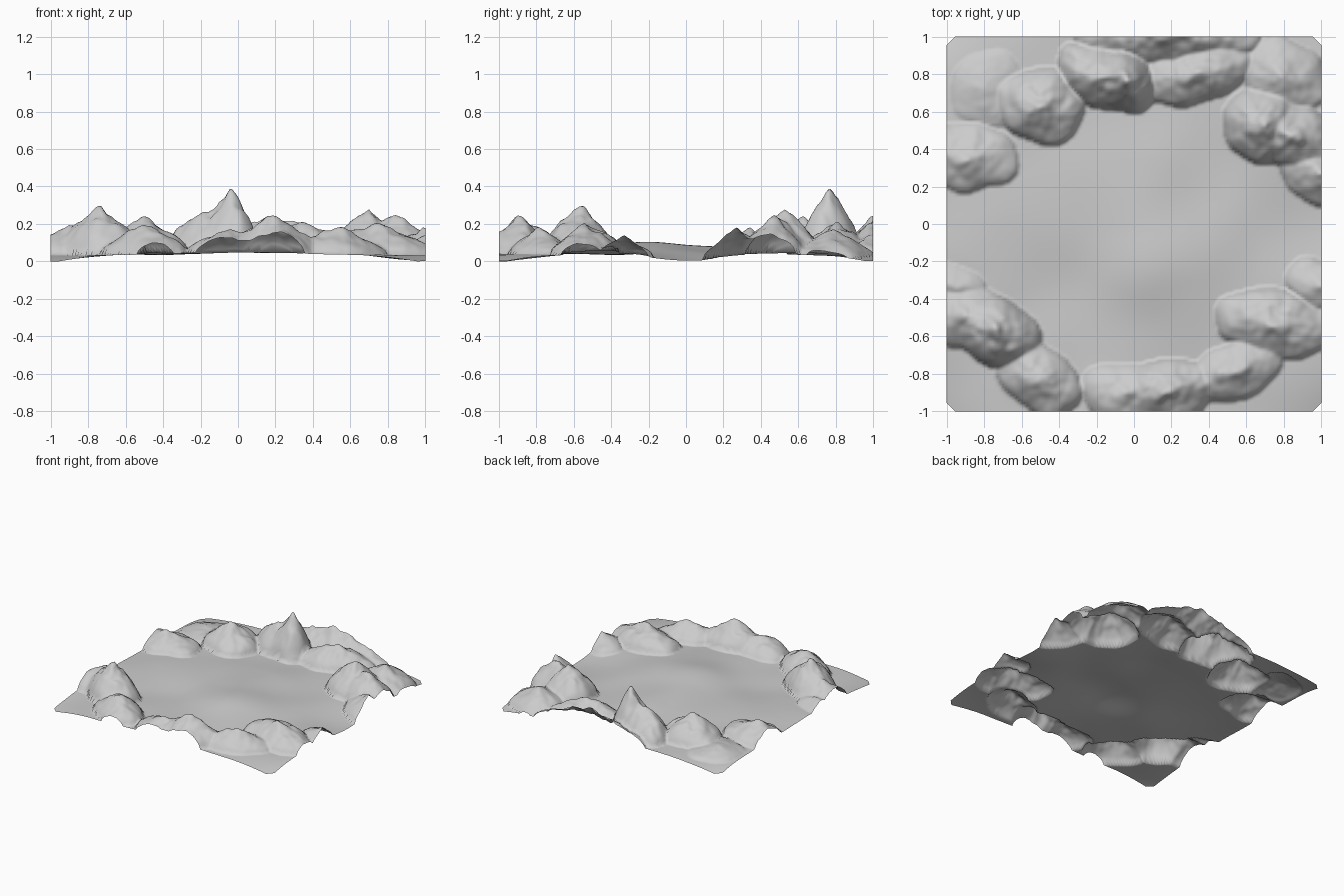
import bpy, bmesh
from math import exp, cos, sin, radians, sqrt
from mathutils import Vector, noise

# Mountains around the valley: x, y, radius along, radius across, turn, height
MOUNTAINS = [
    (-0.90, 0.36, 0.29, 0.18, -5, 0.13),
    (-0.50, 0.63, 0.24, 0.20, -15, 0.19),
    (-0.78, 0.72, 0.20, 0.20, 0, 0.06),
    (-0.05, 0.76, 0.17, 0.17, 0, 0.35),
    (-0.15, 0.78, 0.29, 0.16, -25, 0.24),
    (0.33, 0.81, 0.32, 0.16, 15, 0.17),
    (0.18, 1.00, 0.50, 0.15, 0, 0.20),
    (0.70, 0.52, 0.23, 0.20, -25, 0.24),
    (0.82, 0.48, 0.30, 0.18, -25, 0.21),
    (0.80, 0.78, 0.24, 0.20, -40, 0.13),
    (0.98, 0.26, 0.21, 0.15, -20, 0.16),
    (0.74, -0.53, 0.32, 0.18, -10, 0.17),
    (1.00, -0.33, 0.20, 0.13, -20, 0.10),
    (0.52, -0.79, 0.30, 0.14, 22, 0.14),
    (0.18, -0.89, 0.28, 0.17, 10, 0.20),
    (-0.05, -0.90, 0.24, 0.17, 0, 0.13),
    (-0.50, -0.83, 0.23, 0.18, -35, 0.17),
    (-0.74, -0.57, 0.26, 0.18, -20, 0.26),
    (-0.90, -0.50, 0.24, 0.17, 0, 0.15),
    (-0.96, -0.33, 0.19, 0.12, -20, 0.08),
]


def bump(x, y, cx, cy, size):
    return exp(-((x - cx) ** 2 + (y - cy) ** 2) / (2 * size * size))


def floor_height(x, y):
    z = 0.055 + 0.065 * bump(x, y, 0.12, -0.22, 0.22)
    z += 0.025 * bump(x, y, 0.0, 0.3, 0.2) + 0.02 * bump(x, y, -0.5, 0.0, 0.25)
    z -= 0.05 * (x * y) ** 4
    z -= 0.04 * bump(x, y, 1.0, 0.05, 0.2) + 0.02 * bump(x, y, -0.3, -0.3, 0.2)
    return z + 0.008 * noise.noise(Vector((x * 3, y * 3, 4)))


def mountain_height(x, y):
    p = Vector((x, y, 0))
    # Irregular foot outlines
    wx = x + 0.03 * noise.noise(p * 6)
    wy = y + 0.03 * noise.noise(p * 6 + Vector((7, 3, 1)))
    best = 0.0
    for cx, cy, ra, rb, turn, h in MOUNTAINS:
        a = radians(turn)
        dx, dy = wx - cx, wy - cy
        d = sqrt(((dx * cos(a) + dy * sin(a)) / ra) ** 2
                 + ((dy * cos(a) - dx * sin(a)) / rb) ** 2)
        if d < 1:
            t = 1 - d
            best = max(best, h * (0.45 * sqrt(t) * (2 - sqrt(t)) + 0.55 * t ** 1.4))
    # Rocky ridges
    rough = noise.noise(p * 11) * 0.6 + noise.noise(p * 23) * 0.4
    return best * (1 + 0.22 * rough)


bm = bmesh.new()
bmesh.ops.create_grid(bm, x_segments=140, y_segments=140, size=1)

# Clipped corners
for sx in (-1, 1):
    for sy in (-1, 1):
        bmesh.ops.bisect_plane(bm, geom=bm.verts[:] + bm.edges[:] + bm.faces[:],
                               plane_co=(sx, sy * 0.955, 0), plane_no=(sx, sy, 0),
                               clear_outer=True)

# Shape valley floor and mountain ring
for v in bm.verts:
    x, y = v.co.x, v.co.y
    v.co.z = floor_height(x, y) + mountain_height(x, y)
low = min(v.co.z for v in bm.verts)
for v in bm.verts:
    v.co.z -= low
for f in bm.faces:
    f.smooth = True

mesh = bpy.data.meshes.new("valley_terrain")
bm.to_mesh(mesh)
bm.free()
terrain = bpy.data.objects.new("valley_terrain", mesh)
bpy.context.collection.objects.link(terrain)
